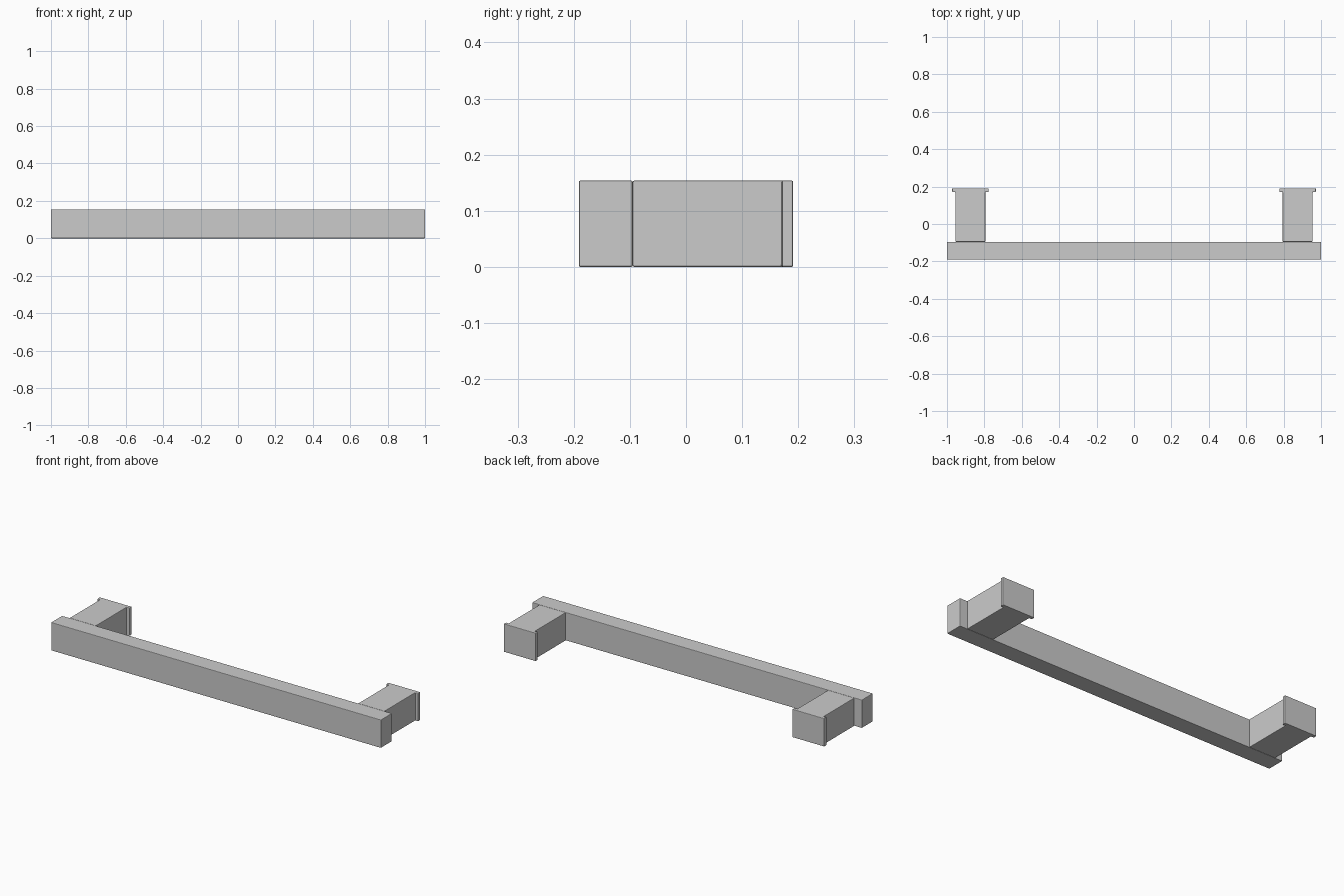
import bpy, bmesh

if "Cube" in bpy.data.objects:
    bpy.data.objects.remove(bpy.data.objects["Cube"])

H = 0.154  # common height of all parts


def extruded(name, profile, bevel):
    """Extrude an xy outline from z=0 to z=H, with fine rounded edges."""
    bm = bmesh.new()
    face = bm.faces.new([bm.verts.new((x, y, 0)) for x, y in profile])
    ext = bmesh.ops.extrude_face_region(bm, geom=[face])
    top = [v for v in ext["geom"] if isinstance(v, bmesh.types.BMVert)]
    bmesh.ops.translate(bm, verts=top, vec=(0, 0, H))
    bmesh.ops.recalc_face_normals(bm, faces=bm.faces)
    me = bpy.data.meshes.new(name)
    bm.to_mesh(me)
    bm.free()
    ob = bpy.data.objects.new(name, me)
    bpy.context.collection.objects.link(ob)
    mod = ob.modifiers.new("edge_rounding", 'BEVEL')
    mod.width = bevel
    mod.segments = 2
    mod.limit_method = 'ANGLE'
    return ob


# Long front grip bar
extruded("grip_bar", [(-1, -0.191), (1, -0.191), (1, -0.095), (-1, -0.095)], 0.003)

# Two mounting posts, each a T outline with a thin wall flange at the back
half = [(0.08, -0.095), (0.08, 0.171), (0.097, 0.171), (0.097, 0.191)]
outline = half + [(-x, y) for x, y in reversed(half)]
for side, cx in (("left", -0.875), ("right", 0.875)):
    extruded(side + "_mounting_post", [(cx + x, y) for x, y in outline], 0.003)
